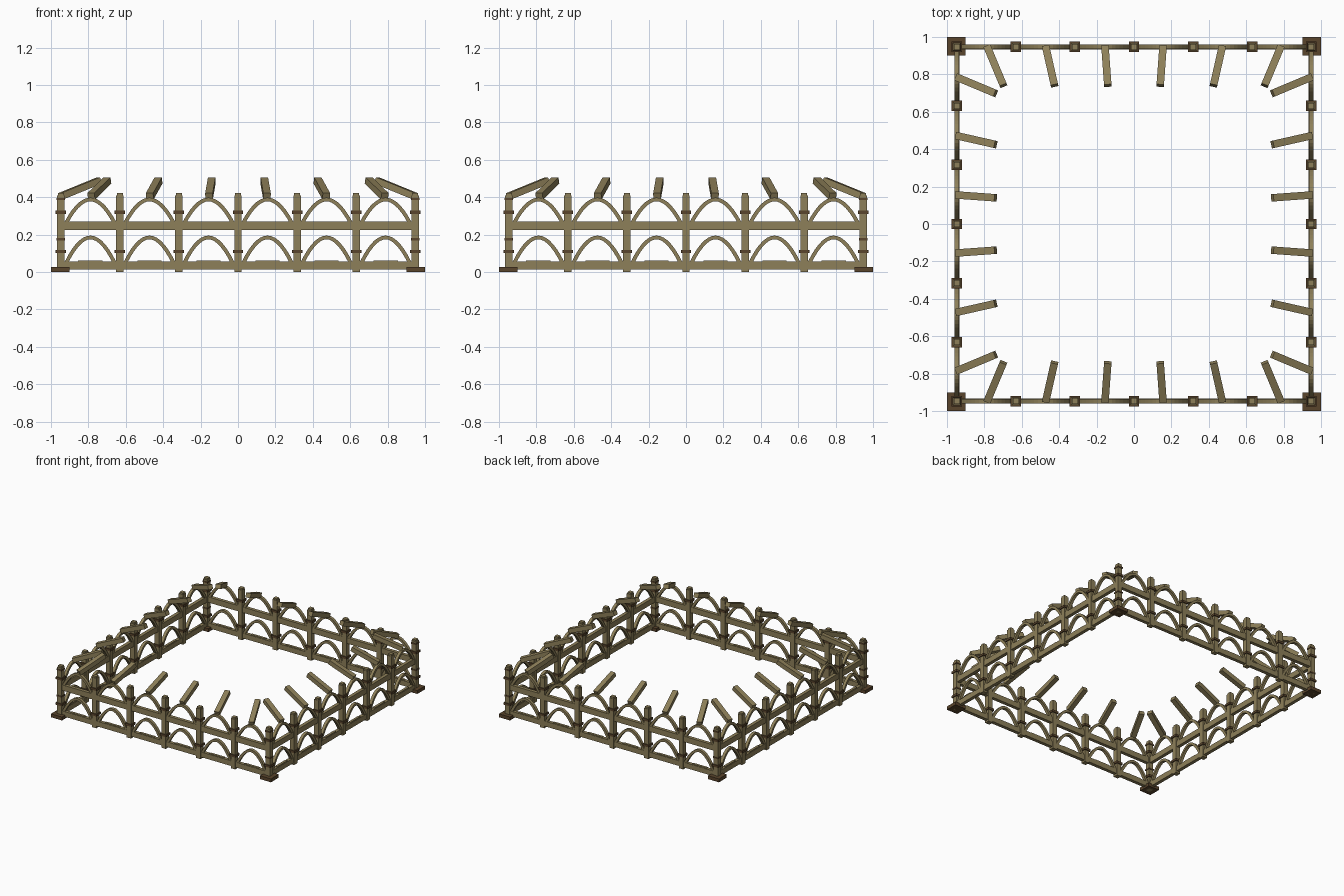
import bpy, bmesh, math
from mathutils import Matrix, Vector

if "Cube" in bpy.data.objects:
    bpy.data.objects.remove(bpy.data.objects["Cube"])


def material(name, rgb):
    m = bpy.data.materials.new(name)
    m.diffuse_color = (*rgb, 1)
    m.use_nodes = True
    m.node_tree.nodes["Principled BSDF"].inputs["Base Color"].default_value = m.diffuse_color
    return m


WOOD = material("tan wood", (0.27, 0.215, 0.10))
DARK = material("dark brown wood", (0.10, 0.058, 0.025))
WALL = 0.947          # distance of each wall from the middle
BAY = WALL / 3        # spacing of the posts
ROLL = [Matrix.Rotation(i * math.pi / 2, 4, 'Z') for i in range(4)]


def finish(name, bm, mat, turn):
    bmesh.ops.recalc_face_normals(bm, faces=bm.faces)
    bm.transform(turn)
    me = bpy.data.meshes.new(name)
    bm.to_mesh(me)
    bm.free()
    me.materials.append(mat)
    ob = bpy.data.objects.new(name, me)
    bpy.context.collection.objects.link(ob)
    return ob


def add_box(bm, centre, size, rot=Matrix()):
    m = Matrix.Translation(centre) @ rot @ Matrix.Diagonal((*size, 1))
    bmesh.ops.create_cube(bm, size=1, matrix=m)


def add_arch(bm, cx, z0, height, half, thick=0.02, depth=0.024, n=14):
    # parabolic rib with a rectangular cross-section
    rings = []
    for i in range(n + 1):
        t = -1 + 2 * i / n
        p = Vector((cx + half * t, -WALL, z0 + height * (1 - t * t)))
        normal = Vector((2 * height * t / half, 0, 1)).normalized()
        rings.append([bm.verts.new(p + normal * a + Vector((0, b, 0)))
                      for a, b in ((0, -depth / 2), (0, depth / 2),
                                   (-thick, depth / 2), (-thick, -depth / 2))])
    for r, s in zip(rings, rings[1:]):
        for k in range(4):
            bm.faces.new((r[k], r[(k + 1) % 4], s[(k + 1) % 4], s[k]))
    bm.faces.new(rings[0])
    bm.faces.new(rings[-1])


for turn in ROLL:
    # horizontal rails
    bm = bmesh.new()
    add_box(bm, (0, -WALL, 0.248), (2 * WALL, 0.028, 0.046))
    add_box(bm, (0, -WALL, 0.036), (2 * WALL, 0.028, 0.042))
    finish("rails", bm, WOOD, turn)

    # posts: one corner and five between
    bm = bmesh.new()
    for i in range(-3, 3):
        add_box(bm, (i * BAY, -WALL, 0.205), (0.04, 0.04, 0.41))
        add_box(bm, (i * BAY, -WALL, 0.415), (0.032, 0.032, 0.014))
    finish("posts", bm, WOOD, turn)

    # bindings around the posts
    bm = bmesh.new()
    for i in range(-3, 3):
        for z in (0.11, 0.32):
            add_box(bm, (i * BAY, -WALL, z), (0.056, 0.056, 0.018))
    for z in (0.175, 0.39):
        add_box(bm, (-WALL, -WALL, z), (0.046, 0.046, 0.012))
    finish("post_bindings", bm, DARK, turn)

    # corner foot
    bm = bmesh.new()
    add_box(bm, (-0.95, -0.95, 0.014), (0.1, 0.1, 0.028))
    finish("corner_foot", bm, DARK, turn)

    # two tiers of arches, with a low pad below each one
    bm = bmesh.new()
    for i in range(6):
        cx = (i - 2.5) * BAY
        add_arch(bm, cx, 0.05, 0.145, 0.14)
        add_arch(bm, cx, 0.265, 0.133, 0.14)
        add_box(bm, (cx, -WALL, 0.059), (0.13, 0.02, 0.008))
    finish("arches", bm, WOOD, turn)

    # rafters leaning inward and fanning towards the centre
    bm = bmesh.new()
    for side in (-1, 1):
        for x0, x1 in ((0.155, 0.14), (0.472, 0.425), (0.785, 0.698)):
            a = Vector((side * x0, -0.948, 0.405))
            b = Vector((side * x1, -0.74, 0.49))
            d = b - a
            across = d.cross(Vector((0, 0, 1))).normalized()
            up = across.cross(d).normalized()
            rot = Matrix((across, d.normalized(), up)).transposed().to_4x4()
            add_box(bm, (a + b) / 2, (0.04, d.length, 0.036), rot)
    finish("rafters", bm, WOOD, turn)
